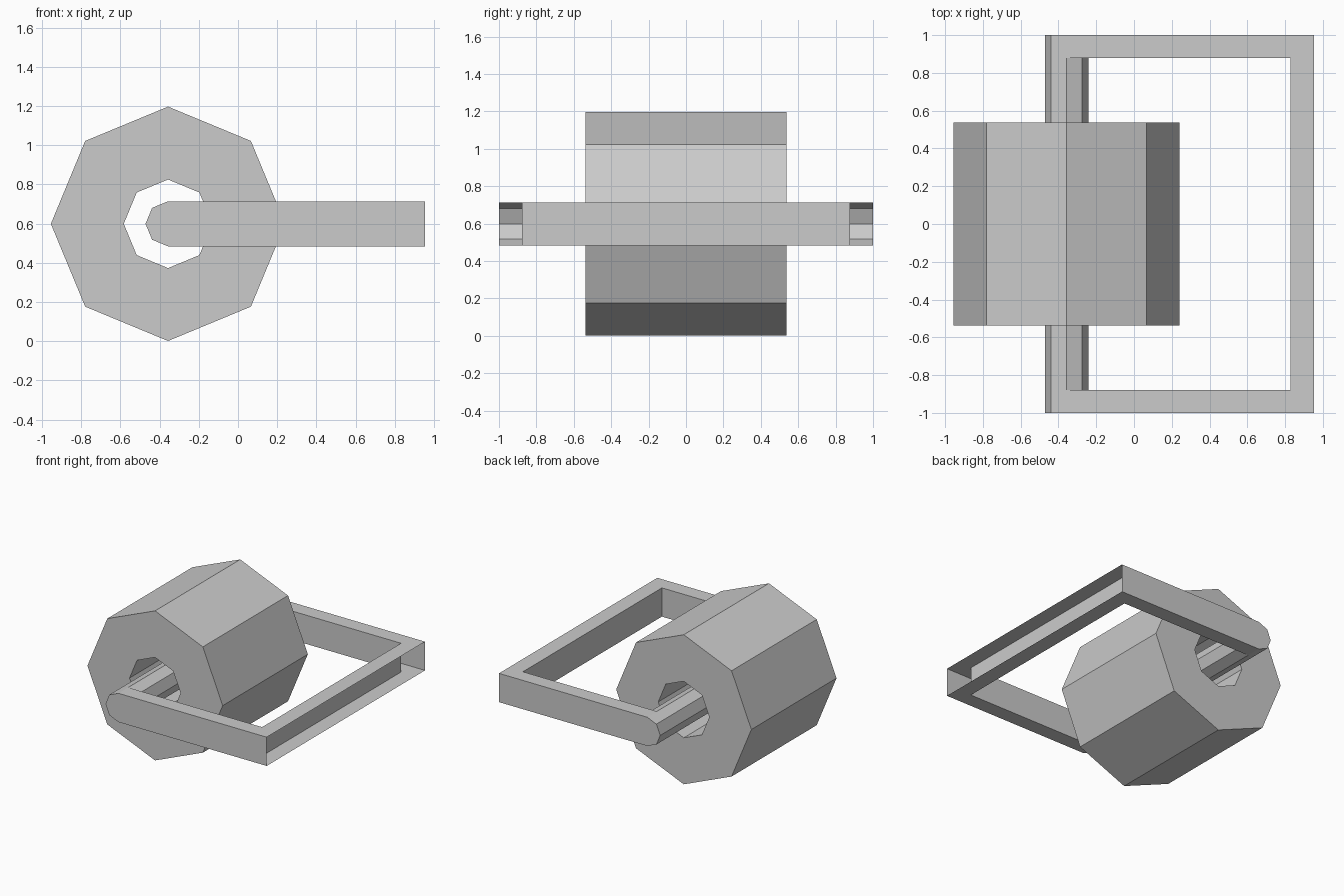
import bpy, bmesh, math

if "Cube" in bpy.data.objects:
    bpy.data.objects.remove(bpy.data.objects["Cube"])

CX, CZ = -0.357, 0.599      # roller / axle centre
R_OUT, R_HOLE, R_AXLE = 0.598, 0.226, 0.115
X_END, X_BAR = 0.954, 0.828  # outer and inner side of the crossbar
Y_OUT, Y_IN, Y_ROLL = 1.0, 0.878, 0.538


def arc(radius, start, steps):
    """Points (x, z) on an octagon, walking counter-clockwise in 45 degree steps."""
    return [(CX + radius * math.cos(math.radians(start + 45 * i)),
             CZ + radius * math.sin(math.radians(start + 45 * i)))
            for i in range(steps)]


def face(bm, pts):
    bm.faces.new([bm.verts.new(p) for p in pts])


def strip(bm, profile, y):
    """Sweep an x/z profile from -y to +y."""
    for (xa, za), (xb, zb) in zip(profile, profile[1:]):
        face(bm, [(xa, -y, za), (xb, -y, zb), (xb, y, zb), (xa, y, za)])


def finish(name, bm):
    bmesh.ops.remove_doubles(bm, verts=bm.verts, dist=1e-4)
    bmesh.ops.recalc_face_normals(bm, faces=bm.faces)
    mesh = bpy.data.meshes.new(name)
    bm.to_mesh(mesh)
    bm.free()
    bpy.context.collection.objects.link(bpy.data.objects.new(name, mesh))


# Roller: octagonal drum with an octagonal bore
bm = bmesh.new()
outer, bore = arc(R_OUT, 0, 9), arc(R_HOLE, 0, 9)
strip(bm, outer, Y_ROLL)
strip(bm, bore, Y_ROLL)
for y in (-Y_ROLL, Y_ROLL):
    for i in range(8):
        ring = (outer[i], outer[i + 1], bore[i + 1], bore[i])
        face(bm, [(x, y, z) for x, z in ring])
finish("roller", bm)

# Frame: hollow shell of axle, two arms and a crossbar left open on its outer side
bm = bmesh.new()
lo, hi = CZ - R_AXLE, CZ + R_AXLE
back, front = arc(R_AXLE, 90, 5), arc(R_AXLE, -90, 5)
strip(bm, back, Y_OUT)       # rounded end, full width
strip(bm, front, Y_IN)       # axle side between the arms
strip(bm, [(X_BAR, lo), (X_BAR, hi)], Y_IN)
for s in (-1, 1):
    # outer and inner arm walls
    face(bm, [(x, s * Y_OUT, z) for x, z in back + [(X_END, lo), (X_END, hi)]])
    face(bm, [(x, s * Y_IN, z) for x, z in front + [(X_BAR, hi), (X_BAR, lo)]])
    # top and bottom of the arms, mitred into the crossbar
    for z in (lo, hi):
        face(bm, [(CX, s * Y_IN, z), (X_BAR, s * Y_IN, z),
                  (X_END, s * Y_OUT, z), (CX, s * Y_OUT, z)])
for z in (lo, hi):
    face(bm, [(X_BAR, -Y_IN, z), (X_END, -Y_OUT, z),
              (X_END, Y_OUT, z), (X_BAR, Y_IN, z)])
finish("handle_frame", bm)
